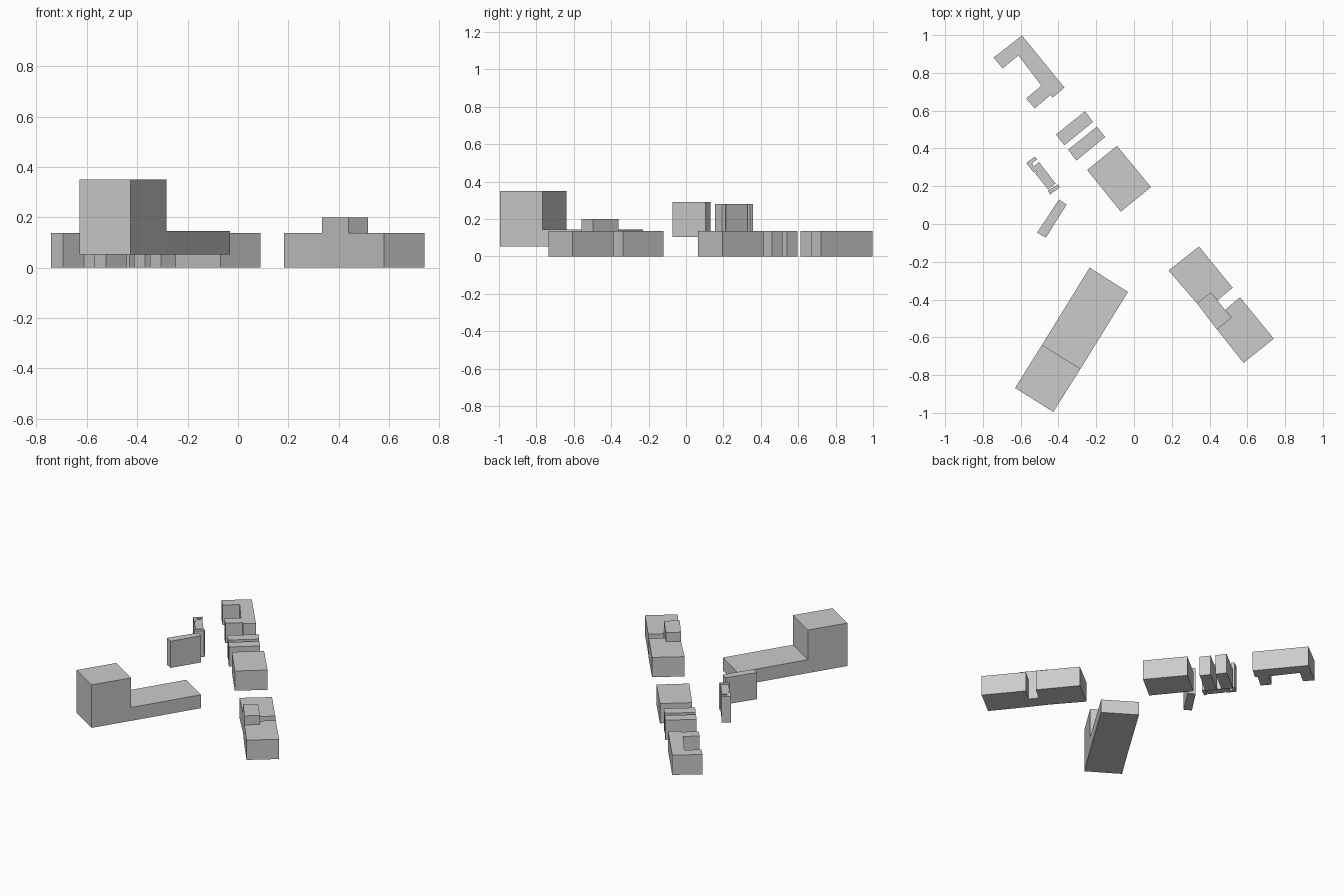
import bpy
import bmesh


def prism(name, outline, z0, z1):
    """Extrude a plan outline from z0 up to z1."""
    bm = bmesh.new()
    face = bm.faces.new([bm.verts.new((x, y, z0)) for x, y in outline])
    top = bmesh.ops.extrude_face_region(bm, geom=[face])
    verts = [v for v in top["geom"] if isinstance(v, bmesh.types.BMVert)]
    bmesh.ops.translate(bm, verts=verts, vec=(0, 0, z1 - z0))
    bmesh.ops.recalc_face_normals(bm, faces=bm.faces)
    mesh = bpy.data.meshes.new(name)
    bm.to_mesh(mesh)
    bm.free()
    obj = bpy.data.objects.new(name, mesh)
    bpy.context.collection.objects.link(obj)
    return obj


ROOF = 0.137

# Large hall with its tower
prism("hall_tower", [(-0.487, -0.64), (-0.283, -0.766), (-0.427, -0.995), (-0.63, -0.868)], 0.052, 0.35)
prism("hall_wing", [(-0.235, -0.231), (-0.032, -0.36), (-0.283, -0.766), (-0.487, -0.64)], 0.052, 0.145)

# Notched block with a raised centre
prism("east_wing_north", [(0.183, -0.246), (0.344, -0.119), (0.522, -0.337),
                          (0.442, -0.404), (0.407, -0.362), (0.333, -0.42)], 0, ROOF)
prism("east_wing_south", [(0.439, -0.558), (0.516, -0.496), (0.484, -0.453),
                          (0.561, -0.388), (0.74, -0.607), (0.58, -0.735)], 0, ROOF)
prism("east_centre", [(0.333, -0.42), (0.407, -0.362), (0.516, -0.496), (0.439, -0.558)], 0, 0.20)

# Row of ground blocks
prism("middle_block", [(-0.248, 0.286), (-0.09, 0.414), (0.09, 0.195), (-0.07, 0.065)], 0, ROOF)
prism("bar_north", [(-0.413, 0.474), (-0.259, 0.597), (-0.217, 0.54), (-0.369, 0.417)], 0, ROOF)
prism("bar_south", [(-0.349, 0.393), (-0.196, 0.516), (-0.153, 0.46), (-0.305, 0.336)], 0, ROOF)

# Courtyard block
prism("courtyard_block", [(-0.743, 0.881), (-0.593, 0.998), (-0.368, 0.722), (-0.43, 0.67),
                          (-0.442, 0.683), (-0.525, 0.612), (-0.571, 0.665), (-0.49, 0.732),
                          (-0.612, 0.892), (-0.695, 0.824)], 0, ROOF)

# Raised slab and small notched block
prism("raised_slab", [(-0.397, 0.13), (-0.357, 0.103), (-0.466, -0.072), (-0.513, -0.046)], 0.105, 0.29)
prism("small_block", [(-0.571, 0.323), (-0.524, 0.357), (-0.513, 0.341), (-0.54, 0.322),
                      (-0.53, 0.305), (-0.503, 0.328), (-0.415, 0.214), (-0.455, 0.183),
                      (-0.522, 0.267), (-0.512, 0.283), (-0.53, 0.272)], 0.10, 0.28)
prism("small_end_bar", [(-0.455, 0.177), (-0.402, 0.21), (-0.394, 0.193), (-0.444, 0.156)], 0.10, 0.28)
